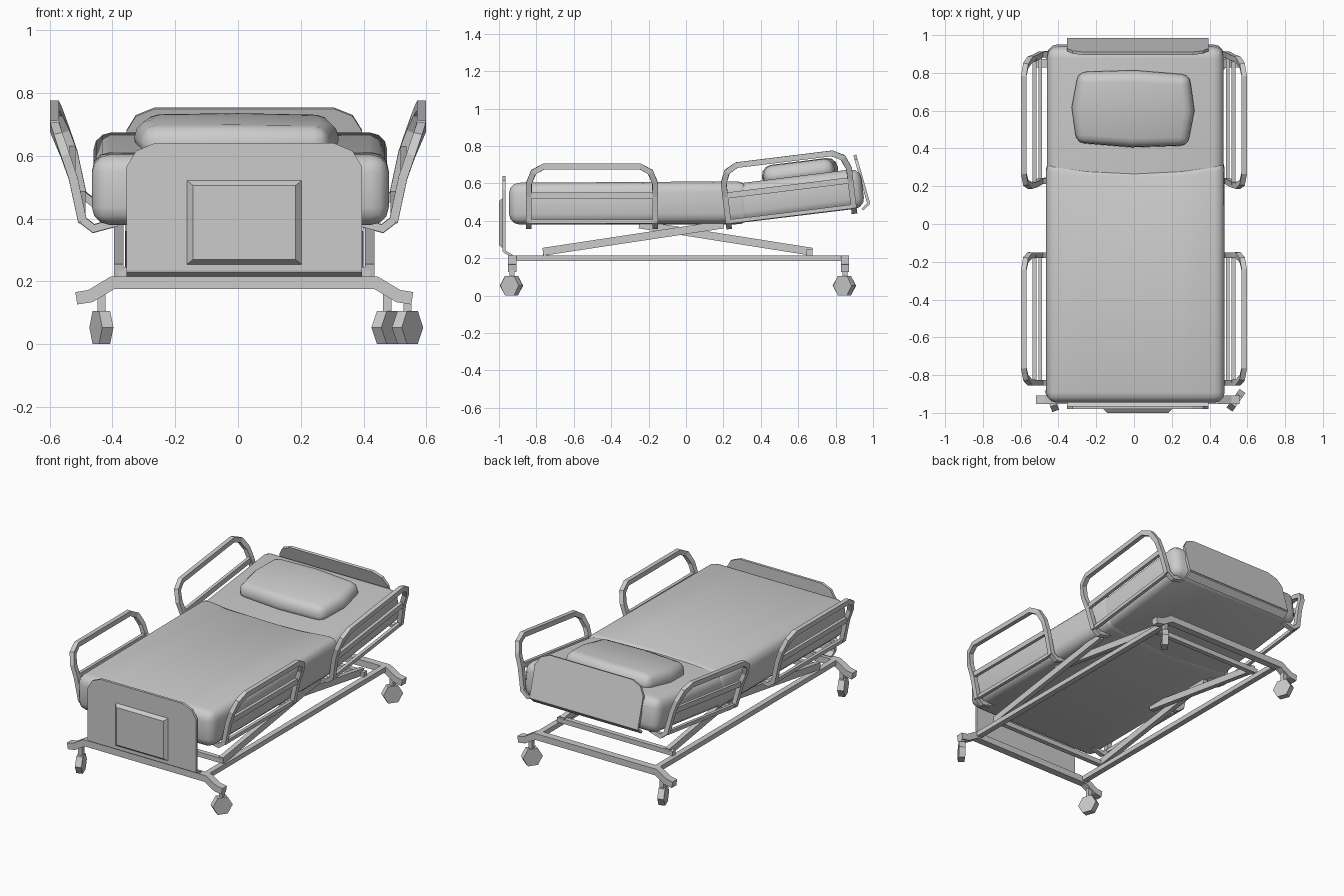
import bpy, bmesh, math
from mathutils import Vector, Matrix

if "Cube" in bpy.data.objects:
    bpy.data.objects.remove(bpy.data.objects["Cube"])

GREY = bpy.data.materials.new("plain_grey")
GREY.use_nodes = True
GREY.diffuse_color = (0.6, 0.6, 0.6, 1)
GREY.node_tree.nodes["Principled BSDF"].inputs["Base Color"].default_value = (0.6, 0.6, 0.6, 1)

MID = 0.02                 # centre line of the frame
TILT = math.radians(7)     # raised back section
HINGE = Vector((0, 0.26, 0.49))


def finish(name, bm, smooth=False):
    bmesh.ops.recalc_face_normals(bm, faces=bm.faces)
    mesh = bpy.data.meshes.new(name)
    bm.to_mesh(mesh)
    bm.free()
    mesh.materials.append(GREY)
    ob = bpy.data.objects.new(name, mesh)
    bpy.context.collection.objects.link(ob)
    if smooth:
        bpy.ops.object.select_all(action='DESELECT')
        ob.select_set(True)
        bpy.context.view_layer.objects.active = ob
        bpy.ops.object.shade_smooth_by_angle(angle=math.radians(50))


def sweep(bm, points, width, height, ref):
    """Rectangular bar with mitred corners; width is measured along ref."""
    pts = [Vector(p) for p in points]
    rings = []
    for i, p in enumerate(pts):
        a = (p - pts[i - 1]).normalized() if i else (pts[1] - p).normalized()
        b = (pts[i + 1] - p).normalized() if i < len(pts) - 1 else a
        t = (a + b).normalized()
        u = Vector(ref)
        u = (u - t * u.dot(t)).normalized()
        v = t.cross(u) / max(t.dot(a), 0.5)
        rings.append([bm.verts.new(p + u * (width / 2 * i1) + v * (height / 2 * i2))
                      for i1, i2 in ((-1, -1), (1, -1), (1, 1), (-1, 1))])
    for r, q in zip(rings, rings[1:]):
        for k in range(4):
            bm.faces.new((r[k], r[k - 1], q[k - 1], q[k]))
    bm.faces.new(rings[0])
    bm.faces.new(rings[-1][::-1])


def soft_box(lo, hi, bevel, segments):
    bm = bmesh.new()
    lo, hi = Vector(lo), Vector(hi)
    place = Matrix.Translation((lo + hi) / 2) @ Matrix.Diagonal(hi - lo).to_4x4()
    bmesh.ops.create_cube(bm, size=1, matrix=place)
    bmesh.ops.bevel(bm, geom=bm.edges[:], offset=bevel, segments=segments,
                    profile=0.5, affect='EDGES')
    return bm


def cut(bm, co, normal):
    bmesh.ops.bisect_plane(bm, geom=bm.verts[:] + bm.edges[:] + bm.faces[:],
                           plane_co=co, plane_no=normal)


def raise_back(bm):
    turn = Matrix.Rotation(TILT, 3, 'X')
    for v in bm.verts:
        if v.co.y > HINGE.y + 0.001:
            v.co = HINGE + turn @ (v.co - HINGE)


# Mattress, bent at the hinge
bm = soft_box((-0.46, -0.94, 0.385), (0.475, 0.95, 0.597), 0.055, 3)
cut(bm, HINGE, (0, 1, 0))
raise_back(bm)
finish("mattress", bm, True)

# Blanket wrapped round the lower part, with a curved upper hem
bm = soft_box((-0.465, -0.946, 0.38), (0.48, 0.3, 0.603), 0.055, 3)
cut(bm, HINGE, (0, 1, 0))
for x in (-0.25, 0, 0.25):
    cut(bm, (x, 0, 0), (1, 0, 0))
for v in bm.verts:
    if v.co.y > 0.24:
        v.co.y += 0.2 * v.co.x ** 2
        if v.co.z > 0.56:
            v.co.z += 0.006
raise_back(bm)
finish("blanket", bm, True)

# Pillow: a thick rounded block with a slightly domed top
bm = soft_box((-0.325, -0.205, -0.06), (0.325, 0.205, 0.06), 0.055, 3)
cut(bm, (0, 0, 0), (1, 0, 0))
cut(bm, (0, 0, 0), (0, 1, 0))
for v in bm.verts:
    if abs(v.co.x) > 0.26 and abs(v.co.y) > 0.14:
        v.co.x *= 0.93
        v.co.y *= 0.93
    v.co.z *= 1.04 - 0.8 * v.co.x ** 2
bm.transform(Matrix.Translation((-0.005, 0.61, 0.655)) @ Matrix.Rotation(TILT, 4, 'X')
             @ Matrix.Rotation(-0.025, 4, 'Z'))
finish("pillow", bm, True)


def board(name, height, place):
    """End board in its own frame: bottom at z = 0, bed on the +y side."""
    bm = bmesh.new()
    half = [(0.375, 0.02), (0.375, height - 0.075), (0.345, height - 0.025), (0.285, height)]
    outline = half + [(-x, z) for x, z in reversed(half)]
    face = bm.faces.new([bm.verts.new((x, 0, z)) for x, z in outline])
    grown = bmesh.ops.extrude_face_region(bm, geom=[face], use_keep_orig=True)["geom"]
    for v in grown:
        if isinstance(v, bmesh.types.BMVert):
            v.co.y += 0.016
    # Lip folded in under the bed
    sweep(bm, [(0, 0.008, 0.03), (0, 0.012, 0.018), (0, 0.05, -0.002)], 0.75, 0.014, (1, 0, 0))
    bm.transform(place)
    finish(name, bm)


board("footboard", 0.425, Matrix.Translation((MID, -0.98, 0.215)))
board("headboard", 0.29, Matrix.Translation((MID, 0.99, 0.475))
      @ Matrix.Rotation(math.radians(16), 4, 'X') @ Matrix.Rotation(math.pi, 4, 'Z'))

# Raised panel on the footboard
bm = bmesh.new()
bmesh.ops.create_cube(bm, size=1)
for v in bm.verts:
    front = v.co.y < 0
    v.co.x = MID + v.co.x * (0.325 if front else 0.375)
    v.co.z = 0.3875 + v.co.z * (0.235 if front else 0.275)
    v.co.y = -1.0 if front else -0.975
finish("footboard_panel", bm)

# Side guards: leaning hoops with two inner bars
LEAN = [(0.36, 0.485), (0.39, 0.495), (0.53, 0.525), (0.6, 0.55), (0.7, 0.588)]


def lean(z):
    for (z0, x0), (z1, x1) in zip(LEAN, LEAN[1:]):
        if z <= z1:
            return x0 + (x1 - x0) * (z - z0) / (z1 - z0)


def guard(name, side, place):
    bm = bmesh.new()
    y0, y1 = -0.84, -0.165
    hoop = [(y0, 0.39), (y0, 0.53), (y0, 0.6), (y0 + 0.025, 0.66), (y0 + 0.08, 0.69),
            (y1 - 0.08, 0.69), (y1 - 0.025, 0.66), (y1, 0.6), (y1, 0.53), (y1, 0.39)]
    sweep(bm, [(side * lean(z), y, z) for y, z in hoop], 0.028, 0.03, (1, 0, 0))
    for y in (y0, y1):
        sweep(bm, [(side * 0.495, y, 0.395), (side * 0.46, y, 0.368),
                   (side * 0.385, y, 0.388)], 0.03, 0.024, (0, 1, 0))
    for z, thick in ((0.535, 0.032), (0.395, 0.022)):
        sweep(bm, [(side * lean(z), y, z) for y in (y0, y1)], 0.02, thick, (1, 0, 0))
    bm.transform(place)
    finish(name, bm)


pivot = Vector((0, -0.84, 0.365))
raised = (Matrix.Translation(pivot + Vector((0, 1.07, 0))) @ Matrix.Rotation(TILT, 4, 'X')
          @ Matrix.Translation(-pivot))
for side, label in ((1, "left"), (-1, "right")):
    guard("foot_guard_" + label, side, Matrix.Identity(4))
    guard("head_guard_" + label, side, raised)

# Base frame: drooping end beams and long rails
bm = bmesh.new()
for y in (-0.93, 0.85):
    sweep(bm, [(MID + x, y, z) for x, z in ((-0.535, 0.146), (-0.49, 0.153), (-0.42, 0.195),
          (0.42, 0.195), (0.49, 0.153), (0.535, 0.146))], 0.045, 0.04, (0, 1, 0))
for side in (-1, 1):
    x = MID + side * 0.405
    sweep(bm, [(x, -0.93, 0.2), (x, 0.85, 0.2)], 0.035, 0.03, (1, 0, 0))
finish("base_frame", bm)

# Crossing lift arms with their cross bars
bm = bmesh.new()
for side in (-1, 1):
    for start, end, inset in ((-0.765, 0.2, 0.4), (0.675, -0.25, 0.365)):
        x = MID + side * inset
        sweep(bm, [(x, start, 0.234), (x, end, 0.38)], 0.03, 0.042, (1, 0, 0))
for y in (-0.75, 0.66):
    sweep(bm, [(MID - 0.4, y, 0.23), (MID + 0.4, y, 0.23)], 0.03, 0.03, (0, 1, 0))
finish("scissor_lift", bm)

# Swivelled six-sided castors
for name, x, y, turn in (("foot_right", -0.435, -0.93, 20), ("foot_left", 0.54, -0.93, -35),
                         ("head_right", -0.435, 0.85, 20), ("head_left", 0.475, 0.85, -35)):
    bm = bmesh.new()
    bmesh.ops.create_cone(bm, cap_ends=True, segments=6, radius1=0.06, radius2=0.06, depth=0.038,
                          matrix=Matrix.Rotation(math.pi / 2, 4, 'Y'))
    bm.transform(Matrix.Translation((x, y - 0.003, 0.053))
                 @ Matrix.Rotation(math.radians(turn), 4, 'Z'))
    sweep(bm, [(x, y, 0.085), (x, y, 0.165)], 0.026, 0.026, (1, 0, 0))
    finish("castor_" + name, bm)
